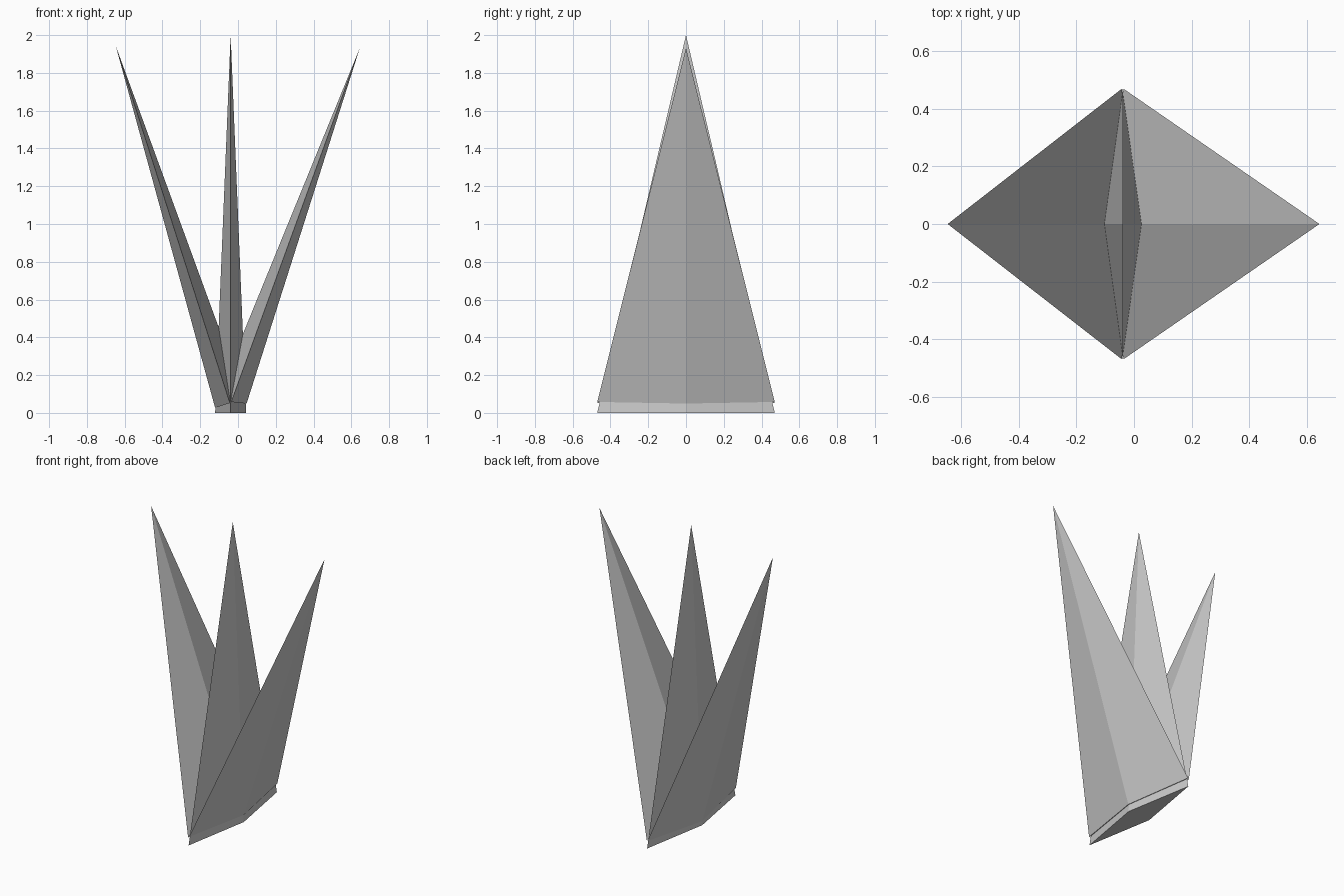
import bpy
import bmesh
from math import sin, cos, radians

if "Cube" in bpy.data.objects:
    bpy.data.objects.remove(bpy.data.objects["Cube"])

HALF_THICK, HALF_WIDE = 0.082, 0.47


def spike(name, foot, tip, tilt):
    """Four-sided spike on a thin diamond base; foot and tip are (x, z)."""
    dx, dz = HALF_THICK * cos(radians(tilt)), HALF_THICK * sin(radians(tilt))
    x, z = foot
    ring = [(x + dx, 0, z - dz), (x, HALF_WIDE, z),
            (x - dx, 0, z + dz), (x, -HALF_WIDE, z)]
    bm = bmesh.new()
    base = [bm.verts.new(p) for p in ring]
    apex = bm.verts.new((tip[0], 0, tip[1]))
    bm.faces.new(base[::-1])
    for i in range(4):
        bm.faces.new((base[i], base[(i + 1) % 4], apex))
    bmesh.ops.recalc_face_normals(bm, faces=bm.faces)
    mesh = bpy.data.meshes.new(name)
    bm.to_mesh(mesh)
    bm.free()
    obj = bpy.data.objects.new(name, mesh)
    bpy.context.collection.objects.link(obj)


# Upright spike with two leaning spikes rising from its foot
spike("centre_spike", (-0.039, 0.0), (-0.039, 2.0), 0)
spike("left_spike", (-0.043, 0.052), (-0.648, 1.945), -17.7)
spike("right_spike", (-0.036, 0.058), (0.645, 1.932), 6)
